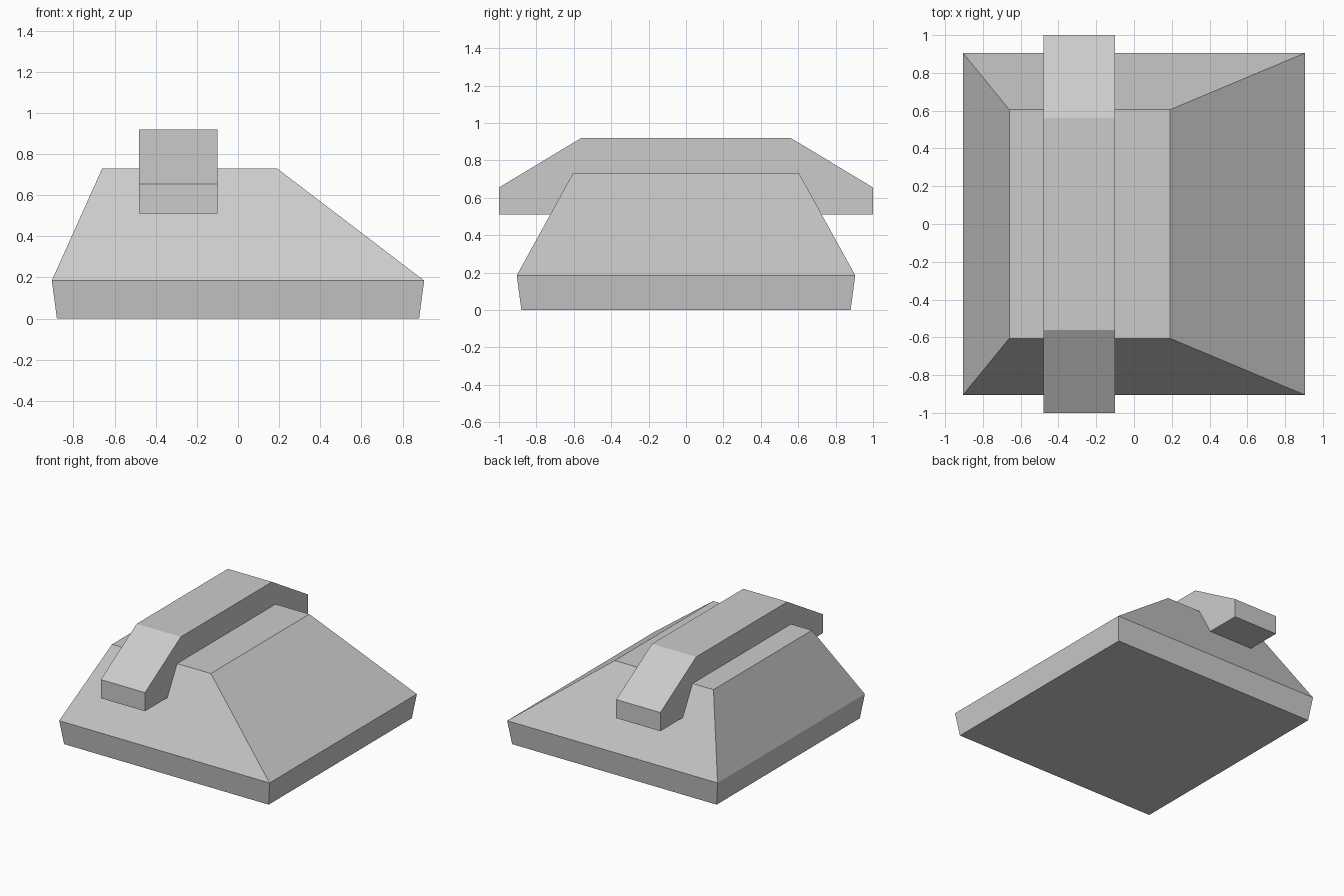
import bpy, bmesh

if "Cube" in bpy.data.objects:
    bpy.data.objects.remove(bpy.data.objects["Cube"])


def make_object(name, rings):
    """Skin a stack of matching vertex rings and cap both ends."""
    bm = bmesh.new()
    loops = [[bm.verts.new(p) for p in ring] for ring in rings]
    for a, b in zip(loops, loops[1:]):
        n = len(a)
        for i in range(n):
            j = (i + 1) % n
            bm.faces.new((a[i], a[j], b[j], b[i]))
    bm.faces.new(loops[0][::-1])
    bm.faces.new(loops[-1])
    bmesh.ops.recalc_face_normals(bm, faces=bm.faces)
    mesh = bpy.data.meshes.new(name)
    bm.to_mesh(mesh)
    bm.free()
    obj = bpy.data.objects.new(name, mesh)
    bpy.context.collection.objects.link(obj)
    return obj


def rectangle(x0, x1, y, z):
    return [(x0, -y, z), (x1, -y, z), (x1, y, z), (x0, y, z)]


# Flared base with an off-centre tapered top
make_object("body", [
    rectangle(-0.88, 0.88, 0.88, 0.0),
    rectangle(-0.905, 0.905, 0.905, 0.185),
    rectangle(-0.66, 0.19, 0.605, 0.73),
])

# Bar over the top: mirrored half profile in y-z, extruded along x
half = [(1.0, 0.51), (1.0, 0.655), (0.56, 0.92)]
profile = half + [(-y, z) for y, z in reversed(half)]
make_object("top_bar", [[(x, y, z) for y, z in profile] for x in (-0.48, -0.10)])
